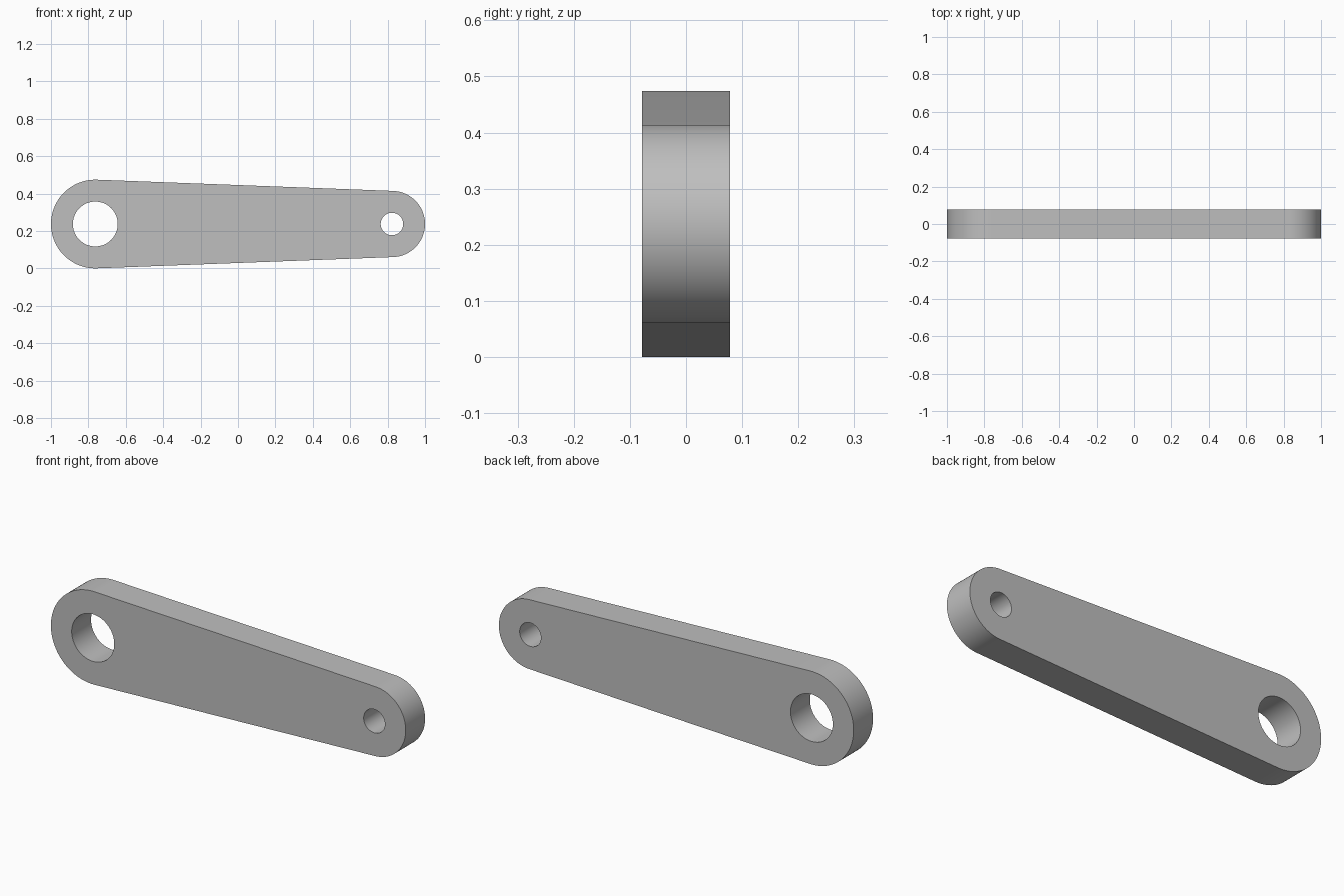
import bpy, bmesh
from math import acos, cos, sin, tau
from mathutils import Vector

default = bpy.data.objects.get("Cube")
if default:
    bpy.data.objects.remove(default, do_unlink=True)

BIG_X, BIG_R, BIG_HOLE = -0.763, 0.237, 0.12
SMALL_X, SMALL_R, SMALL_HOLE = 0.823, 0.177, 0.06
MID_Z, THICK = BIG_R, 0.156


def arc(x, radius, start, end, steps):
    """Points on an arc in the front plane."""
    angles = [start + (end - start) * i / steps for i in range(steps + 1)]
    return [Vector((x + radius * cos(a), -THICK / 2, MID_Z + radius * sin(a))) for a in angles]


def add_loop(bm, points):
    verts = [bm.verts.new(p) for p in points]
    return [bm.edges.new((v, verts[i - 1])) for i, v in enumerate(verts)]


# Outline: two round ends joined by their common tangents
tangent = acos((BIG_R - SMALL_R) / (SMALL_X - BIG_X))
outline = (arc(SMALL_X, SMALL_R, -tangent, tangent, 48)
           + arc(BIG_X, BIG_R, tangent, tau - tangent, 48))

bm = bmesh.new()
edges = add_loop(bm, outline)

# Pivot holes
for x, radius in ((BIG_X, BIG_HOLE), (SMALL_X, SMALL_HOLE)):
    edges += add_loop(bm, arc(x, radius, 0, tau, 64)[:-1])

# Fill the plate around the holes and give it thickness
bmesh.ops.triangle_fill(bm, edges=edges, use_beauty=True, normal=(0, -1, 0))
plate = bmesh.ops.extrude_face_region(bm, geom=bm.faces[:], use_keep_orig=True)
back = [g for g in plate["geom"] if isinstance(g, bmesh.types.BMVert)]
bmesh.ops.translate(bm, verts=back, vec=(0, THICK, 0))
bmesh.ops.recalc_face_normals(bm, faces=bm.faces[:])

mesh = bpy.data.meshes.new("link_arm")
bm.to_mesh(mesh)
bm.free()
link_arm = bpy.data.objects.new("link_arm", mesh)
bpy.context.collection.objects.link(link_arm)

# Plain grey material
grey = bpy.data.materials.new("grey")
grey.use_nodes = True
colour = (0.52, 0.52, 0.52, 1)
grey.diffuse_color = colour
grey.node_tree.nodes["Principled BSDF"].inputs["Base Color"].default_value = colour
mesh.materials.append(grey)

# Smooth round walls, crisp rims
bpy.ops.object.select_all(action="DESELECT")
link_arm.select_set(True)
bpy.context.view_layer.objects.active = link_arm
bpy.ops.object.shade_smooth_by_angle(angle=0.5)
